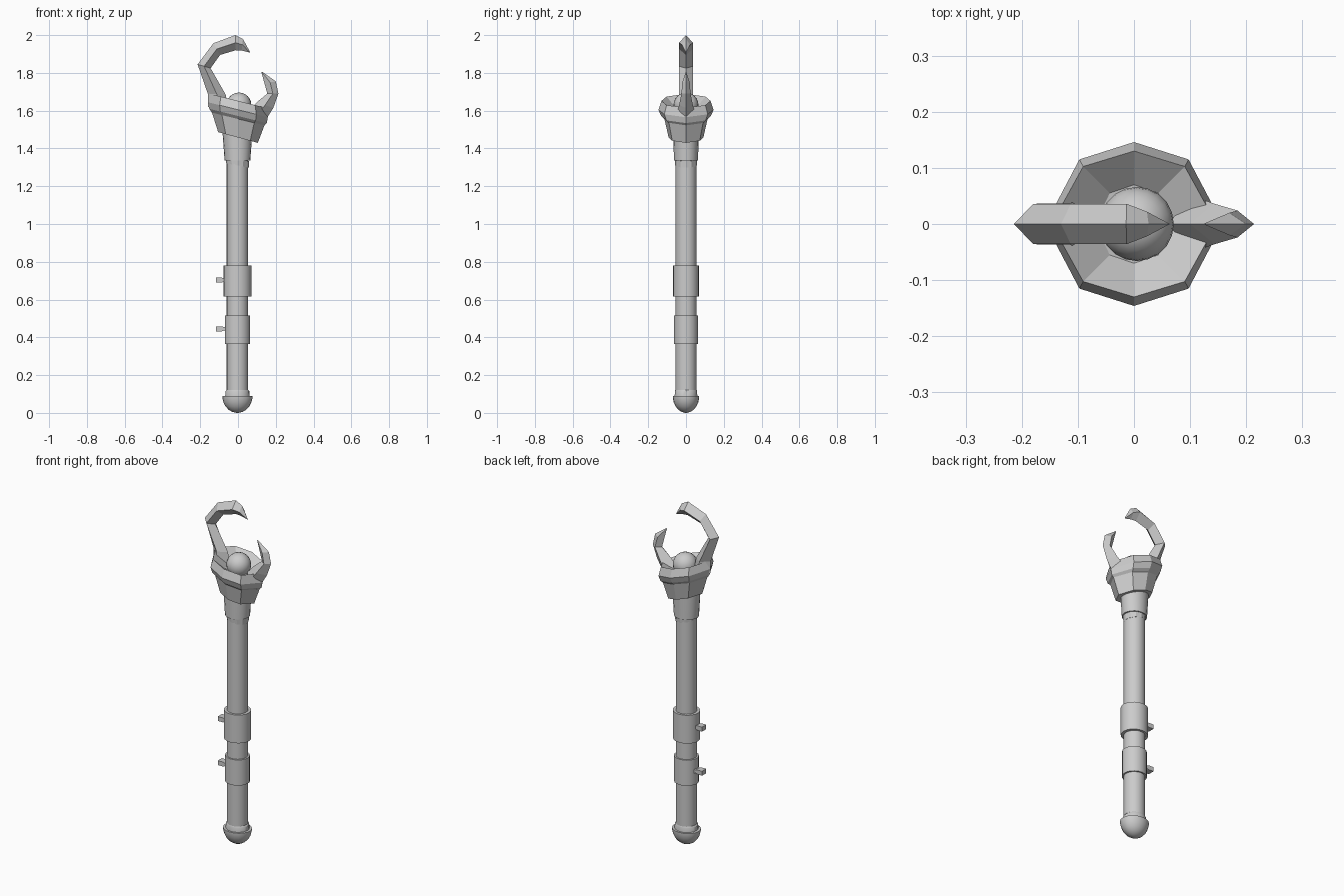
import bpy, bmesh, math

if "Cube" in bpy.data.objects:
    bpy.data.objects.remove(bpy.data.objects["Cube"])

ROUND = [i * 360 / 20 for i in range(20)]
OCT = [0, 52, 90, 128, 180, 232, 270, 308]


def loft(name, loops, smooth=False):
    """Skin a list of equal-length point loops and cap both ends."""
    bm = bmesh.new()
    rows = [[bm.verts.new(p) for p in loop] for loop in loops]
    n = len(rows[0])
    for a, b in zip(rows, rows[1:]):
        for i in range(n):
            j = (i + 1) % n
            bm.faces.new((a[i], a[j], b[j], b[i]))
    bm.faces.new(rows[0][::-1])
    bm.faces.new(rows[-1])
    bmesh.ops.recalc_face_normals(bm, faces=bm.faces)
    me = bpy.data.meshes.new(name)
    bm.to_mesh(me)
    bm.free()
    ob = bpy.data.objects.new(name, me)
    bpy.context.collection.objects.link(ob)
    if smooth:
        bpy.ops.object.select_all(action='DESELECT')
        ob.select_set(True)
        bpy.context.view_layer.objects.active = ob
        bpy.ops.object.shade_smooth_by_angle(angle=math.radians(35))
    return ob


def ring(z, rx, ry, slope=0.0, cx=0.0, angles=ROUND):
    """Elliptical loop whose height falls towards +x by slope."""
    pts = []
    for a in angles:
        x, y = rx * math.cos(math.radians(a)), ry * math.sin(math.radians(a))
        pts.append((cx + x, y, z - slope * x))
    return pts


def turned(name, profile, slope=0.0, angles=ROUND, smooth=True, cx=-0.003):
    return loft(name, [ring(z, rx, ry, slope, cx, angles) for z, rx, ry in profile], smooth)


def horn(name, stations):
    """Diamond-section horn: (outer x, z), (inner x, z), half width in y."""
    loops = []
    for (ox, oz), (ix, iz), w in stations:
        mx, mz = (ox + ix) / 2, (oz + iz) / 2
        loops.append([(ox, 0, oz), (mx, w, mz), (ix, 0, iz), (mx, -w, mz)])
    return loft(name, loops)


# Shaft and rounded pommel
turned("shaft", [(0.08, .057, .056), (1.34, .057, .056)])
dome = [(0.09 - 0.09 * math.cos(t), .08 * math.sin(t), .07 * math.sin(t))
        for t in [math.radians(d) for d in (4, 20, 36, 52, 68, 82, 90)]]
turned("pommel", dome)
turned("pommel_collar", [(0.085, .065, .06), (0.115, .063, .059), (0.122, .057, .056)])

# Grip bands, each with a small peg on the left
for name, z0, z1, rx, ry, pz in (("lower", .365, .515, .067, .064, .445),
                                 ("upper", .615, .78, .074, .069, .703)):
    turned(name + "_band", [(z0, rx, ry), (z1, rx, ry)])
    loops = []
    for x, w, h in ((-.045, .03, .018), (-.075, .018, .009), (-.085, .018, .013), (-.117, .02, .013)):
        loops.append([(x, -w, pz - h), (x, w, pz - h), (x, w, pz + h), (x, -w, pz + h)])
    loft(name + "_peg", loops)

# Chipped collar and flared neck below the cup
turned("broken_collar", [(1.31, .060, .057), (1.345, .062, .060)], slope=.2,
       angles=[i * 30 for i in range(12)], smooth=False)
turned("neck", [(1.335, .068, .064), (1.50, .080, .067)])

# Tilted octagonal cup and its bulging hollow rim
turned("cup", [(1.458, .105, .092), (1.56, .14, .115)], slope=.27, angles=OCT, smooth=False, cx=0)
turned("cup_rim", [(1.555, .138, .113), (1.572, .152, .132), (1.605, .158, .146),
                   (1.652, .147, .130), (1.605, .07, .07)],
       slope=.25, angles=OCT, smooth=False, cx=0)

# Orb resting in the cup
bpy.ops.mesh.primitive_uv_sphere_add(segments=20, ring_count=12, radius=.066, location=(.005, 0, 1.63))
orb = bpy.context.object
orb.name = "orb"
bpy.ops.object.shade_smooth()

# Large and small curved horns
horn("large_horn", [((-.158, 1.62), (-.05, 1.60), .045),
                    ((-.160, 1.69), (-.065, 1.685), .037),
                    ((-.214, 1.845), (-.145, 1.825), .036),
                    ((-.130, 1.957), (-.095, 1.895), .036),
                    ((-.014, 2.0), (-.012, 1.92), .036),
                    ((.026, 1.98), (.020, 1.918), .022),
                    ((.064, 1.91), (.060, 1.908), .001)])
horn("small_horn", [((.150, 1.555), (.06, 1.60), .05),
                    ((.187, 1.615), (.10, 1.645), .036),
                    ((.214, 1.69), (.155, 1.69), .024),
                    ((.200, 1.755), (.140, 1.745), .020),
                    ((.127, 1.807), (.124, 1.803), .001)])
